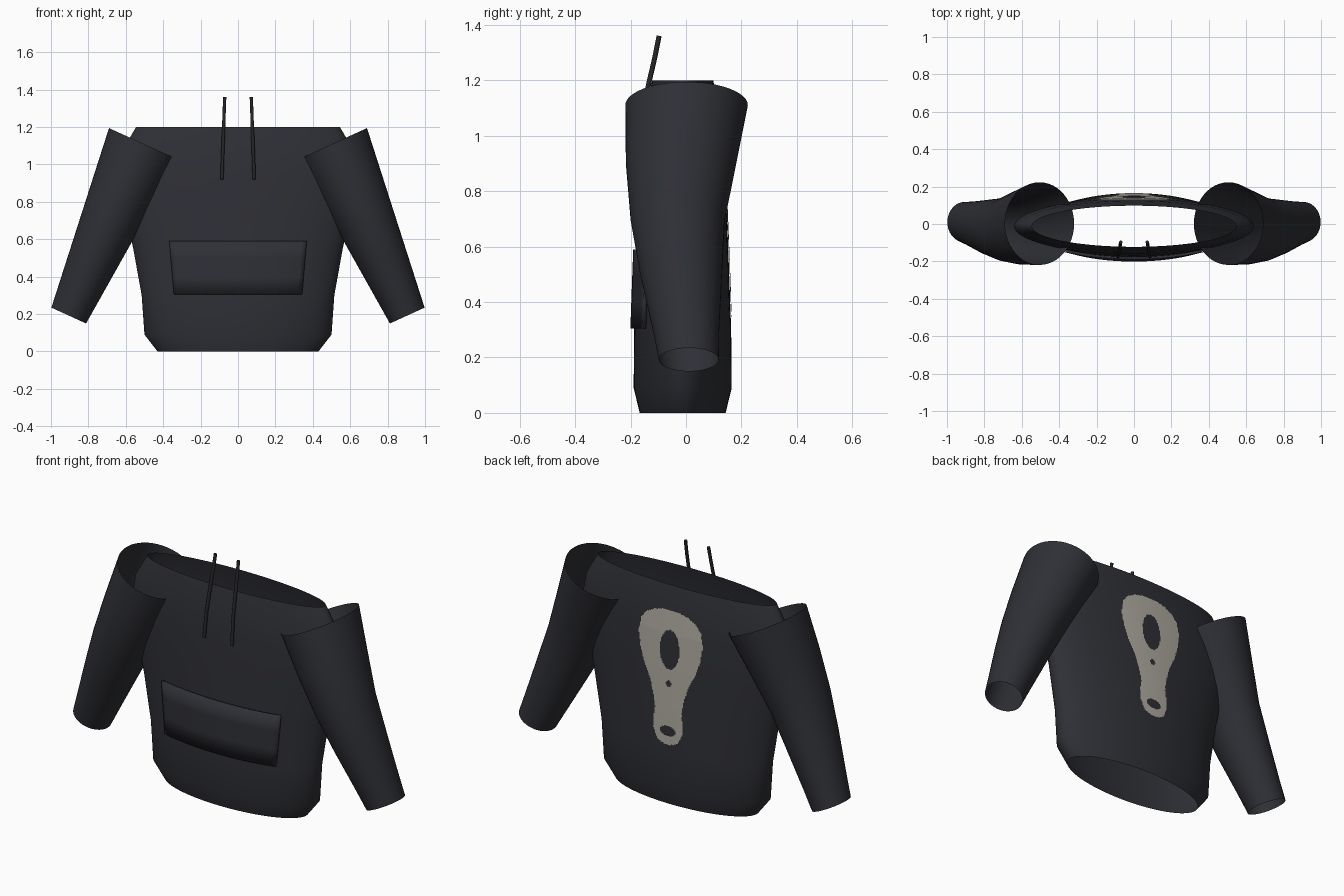
import bpy, bmesh, math

cube = bpy.data.objects.get("Cube")
if cube:
    bpy.data.objects.remove(cube, do_unlink=True)


def material(name, rgb):
    m = bpy.data.materials.new(name)
    m.diffuse_color = (*rgb, 1)
    m.use_nodes = True
    node = next(n for n in m.node_tree.nodes if n.type == 'BSDF_PRINCIPLED')
    node.inputs["Base Color"].default_value = (*rgb, 1)
    node.inputs["Roughness"].default_value = 0.9
    return m


CLOTH = material("charcoal cloth", (0.028, 0.029, 0.036))
CORD = material("black cord", (0.018, 0.018, 0.021))
PRINT = material("beige print", (0.42, 0.40, 0.35))


def finish(name, bm, mat, angle=50):
    mesh = bpy.data.meshes.new(name)
    bm.to_mesh(mesh)
    bm.free()
    mesh.materials.append(mat)
    ob = bpy.data.objects.new(name, mesh)
    bpy.context.collection.objects.link(ob)
    bpy.ops.object.select_all(action='DESELECT')
    ob.select_set(True)
    bpy.context.view_layer.objects.active = ob
    bpy.ops.object.shade_smooth_by_angle(angle=math.radians(angle))
    return ob


def interp(rows, t):
    """Linear lookup in rows of (key, value, value...)."""
    for a, b in zip(rows, rows[1:]):
        if t <= b[0]:
            k = (t - a[0]) / (b[0] - a[0])
            return [p + (q - p) * k for p, q in zip(a[1:], b[1:])]
    return rows[-1][1:]


def tube(rings):
    """Open tube through rings of points, listed from the bottom up."""
    bm = bmesh.new()
    loops = [[bm.verts.new(p) for p in ring] for ring in rings]
    for low, high in zip(loops, loops[1:]):
        n = len(low)
        for i in range(n):
            j = (i + 1) % n
            bm.faces.new((low[i], low[j], high[j], high[i]))
    return bm


def angles(n, sign=1):
    return [sign * 2 * math.pi * i / n for i in range(n)]


# Body: open elliptical tube, rows are height, half width, half depth
BODY = [(0, .43, .155), (.09, .50, .177), (.3, .515, .175), (.55, .56, .166),
        (.75, .605, .158), (.95, .64, .148), (1.08, .615, .136), (1.2, .545, .11)]
BODY_Y = -0.012

finish("body", tube([[(w * math.cos(a), BODY_Y + d * math.sin(a), z)
                      for a in angles(96)] for z, w, d in BODY]), CLOTH)


def on_body(x, z, side, gap):
    """Point lying just off the front (-1) or back (1) of the body."""
    w, d = interp(BODY, z)
    return (x, BODY_Y + side * (d * math.sqrt(1 - (x / w) ** 2) + gap), z)


# Sleeves: tapered open tubes, rows are fraction from cuff, centre y, half depth
SLEEVE = [(0, .01, .108), (.12, 0, .12), (.34, -.018, .148), (.55, -.03, .17),
          (.77, -.018, .199), (1, .002, .221)]


def sleeve(name, side):
    rings = []
    for t, y, depth in SLEEVE:
        x, z, r = .905 - .4 * t, .192 + .918 * t, .102 + .101 * t
        rings.append([(side * (x + .91 * r * math.cos(a)), y + depth * math.sin(a),
                       z + .415 * r * math.cos(a)) for a in angles(48, side)])
    finish(name, tube(rings), CLOTH)


sleeve("left_sleeve", 1)
sleeve("right_sleeve", -1)

# Front pocket: curved trapezoid panel
bm = bmesh.new()
cols, levels = 28, (.305, .4, .5, .59)
grid = []
for z in levels:
    half = .343 + .025 * (z - levels[0]) / (levels[-1] - levels[0])
    grid.append([bm.verts.new(on_body(half * (2 * i / cols - 1), z, -1, .014))
                 for i in range(cols + 1)])
for low, high in zip(grid, grid[1:]):
    for i in range(cols):
        bm.faces.new((low[i], low[i + 1], high[i + 1], high[i]))
pocket = finish("front_pocket", bm, CLOTH, 30)
solid = pocket.modifiers.new("thickness", 'SOLIDIFY')
solid.thickness = .016
solid.offset = -1

# Back print: thin plate on the body, rows are height and half width
OUTLINE = [(.34, .02), (.36, .065), (.42, .09), (.47, .09), (.53, .08), (.6, .095),
           (.67, .115), (.75, .155), (.84, .185), (.92, .197), (.99, .185),
           (1.03, .155), (1.06, .1), (1.075, .03)]
# Openings: centre x, centre z, half width, half height
HOLES = [(0, .86, .06, .108), (0, .675, .016, .018), (0, .415, .047, .028)]


def printed(x, z):
    if abs(x) > interp(OUTLINE, z)[0]:
        return False
    return all(((x - cx) / rx) ** 2 + ((z - cz) / rz) ** 2 > 1
               for cx, cz, rx, rz in HOLES)


bm = bmesh.new()
step, verts = .006, {}


def corner(i, k):
    if (i, k) not in verts:
        verts[i, k] = bm.verts.new(on_body(i * step, .34 + k * step, 1, .004))
    return verts[i, k]


for k in range(122):
    for i in range(-34, 34):
        if printed((i + .5) * step, .34 + (k + .5) * step):
            bm.faces.new((corner(i, k), corner(i, k + 1),
                          corner(i + 1, k + 1), corner(i + 1, k)))
finish("back_print", bm, PRINT)

# Drawstrings: round cords rising from the chest past the collar
for name, side in (("left_drawstring", 1), ("right_drawstring", -1)):
    curve = bpy.data.curves.new(name, 'CURVE')
    curve.dimensions = '3D'
    curve.bevel_depth = .009
    curve.bevel_resolution = 3
    curve.use_fill_caps = True
    path = [(.086, -.176, .92), (.082, -.161, 1.06), (.077, -.134, 1.19),
            (.074, -.113, 1.28), (.071, -.097, 1.36)]
    line = curve.splines.new('POLY')
    line.points.add(len(path) - 1)
    for point, (x, y, z) in zip(line.points, path):
        point.co = (side * x, y, z, 1)
    line.use_smooth = True
    curve.materials.append(CORD)
    bpy.context.collection.objects.link(bpy.data.objects.new(name, curve))
